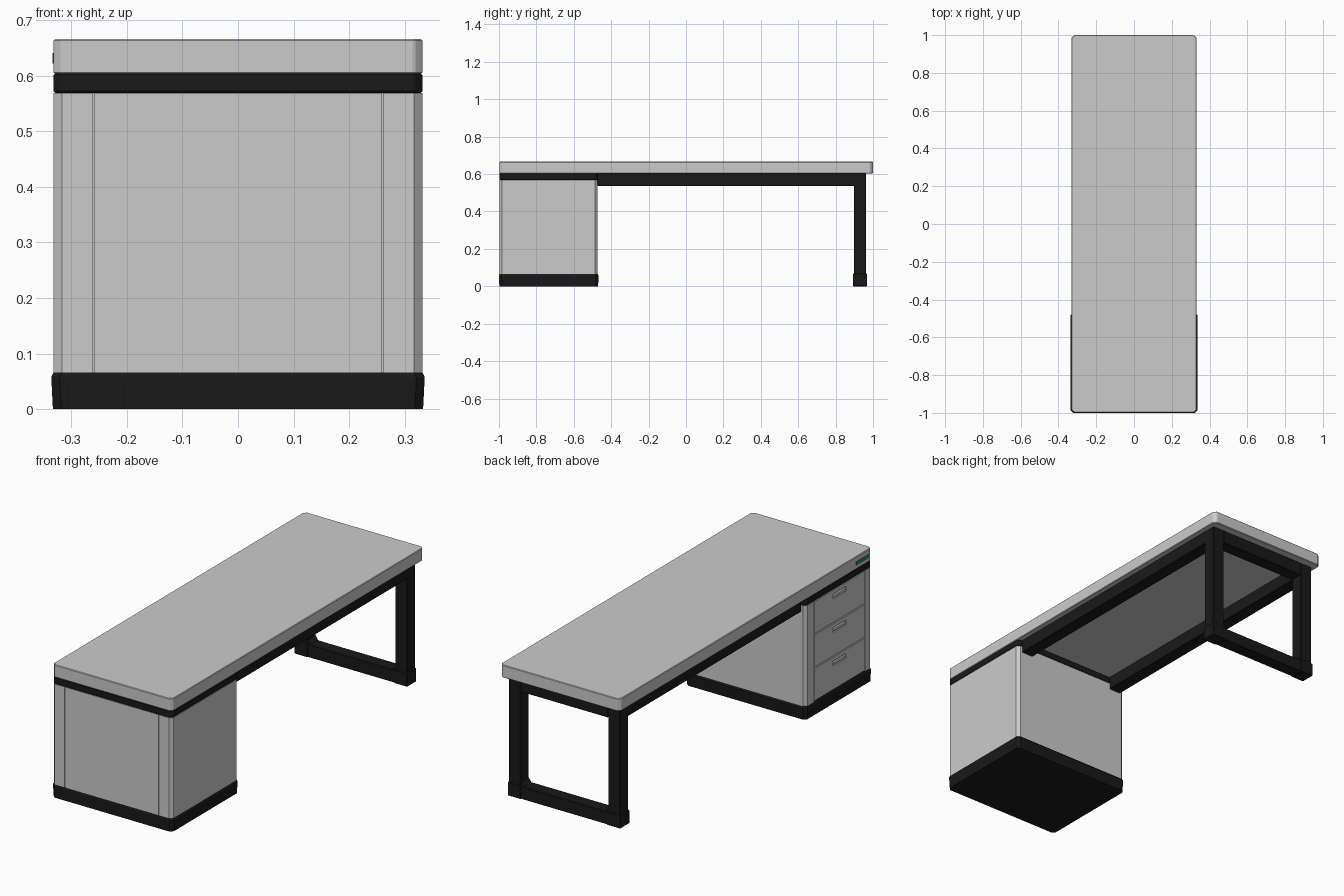
import bpy, bmesh

if "Cube" in bpy.data.objects:
    bpy.data.objects.remove(bpy.data.objects["Cube"])

def material(name, rgb):
    m = bpy.data.materials.new(name)
    m.diffuse_color = (*rgb, 1)
    m.use_nodes = True
    m.node_tree.nodes["Principled BSDF"].inputs["Base Color"].default_value = m.diffuse_color
    return m

BLACK = material("black_metal", (0.01, 0.01, 0.01))
TEAL = material("teal_display", (0.02, 0.22, 0.22))

def finish(name, bm, mat=None, bevel=0):
    bmesh.ops.recalc_face_normals(bm, faces=bm.faces)
    me = bpy.data.meshes.new(name)
    bm.to_mesh(me)
    bm.free()
    ob = bpy.data.objects.new(name, me)
    bpy.context.collection.objects.link(ob)
    if mat:
        me.materials.append(mat)
    if bevel:
        b = ob.modifiers.new("edge_bevel", "BEVEL")
        b.width, b.segments, b.limit_method = bevel, 1, "ANGLE"
    return ob

def box(name, x, y, z, mat=None, bevel=0):
    bm = bmesh.new()
    bmesh.ops.create_cube(bm, size=1)
    for v in bm.verts:
        v.co = [r[0] + (c + 0.5) * (r[1] - r[0]) for r, c in zip((x, y, z), v.co)]
    return finish(name, bm, mat, bevel)

def prism(name, layers, mat=None, bevel=0):
    """Stack matching outlines [(z, points)] and cap both ends."""
    bm = bmesh.new()
    rings = [[bm.verts.new((x, y, z)) for x, y in pts] for z, pts in layers]
    bm.faces.new(rings[0])
    bm.faces.new(rings[-1])
    n = len(rings[0])
    for a, b in zip(rings, rings[1:]):
        for i in range(n):
            j = (i + 1) % n
            bm.faces.new((a[i], a[j], b[j], b[i]))
    return finish(name, bm, mat, bevel)

def outline(hx, y0, y1, c=0.015):
    """Rectangle with cut corners."""
    return [(-hx + c, y0), (hx - c, y0), (hx, y0 + c), (hx, y1 - c),
            (hx - c, y1), (-hx + c, y1), (-hx, y1 - c), (-hx, y0 + c)]

HX, Y0, Y1 = 0.332, -0.998, -0.472

# Table top and the black spacer under it
top = outline(HX, -0.998, 1.0)
prism("table_top", [(0.603, top), (0.666, top)], bevel=0.003)
band = outline(HX, Y0, Y1)
prism("spacer_band", [(0.569, band), (0.604, band)], BLACK, 0.003)

# Plinth: leans outward, then slopes in at the top
prism("cabinet_plinth", [
    (0.0, outline(0.333, -0.998, -0.47)),
    (0.058, outline(0.336, -1.0, -0.467)),
    (0.066, outline(0.332, Y0, Y1))], BLACK)

# Cabinet body: grooves beside the front panel, recess for the drawers
g, d, c = 0.262, 0.004, 0.015
D0, D1, DX = -0.944, -0.54, -0.318
body = [(-HX + c, Y0)]
for s in (-g, g - d):
    body += [(s, Y0), (s, Y0 + d), (s + d, Y0 + d), (s + d, Y0)]
body += [(HX - c, Y0), (HX, Y0 + c), (HX, Y1 - c), (HX - c, Y1), (-HX + c, Y1),
         (-HX, Y1 - c), (-HX, D1), (DX, D1), (DX, D0), (-HX, D0), (-HX, Y0 + c)]
prism("cabinet_body", [(0.066, body), (0.569, body)])

# Three drawers with recessed finger pulls
h = (0.569 - 0.066) / 3
for i in range(3):
    z = 0.066 + i * h
    drawer = box(f"drawer_{i + 1}", (-0.331, DX + 0.002), (D0 + 0.003, D1 - 0.003),
                 (z + 0.002, z + h - 0.002), bevel=0.0015)
    cut = box(f"pull_cutter_{i + 1}", (-0.35, -0.322), (-0.795, -0.69),
              (z + h - 0.046, z + h - 0.022))
    cut.hide_render = True
    cut.hide_viewport = True
    cut.display_type = "WIRE"
    m = drawer.modifiers.new("pull_recess", "BOOLEAN")
    m.operation, m.object, m.solver = "DIFFERENCE", cut, "EXACT"
    box(f"pull_lip_{i + 1}", (-0.331, -0.321), (-0.79, -0.695),
        (z + h - 0.041, z + h - 0.030))

# Small display on the drawer side of the top
box("display_strip", (-0.3335, -0.325), (-0.972, -0.872), (0.622, 0.641), TEAL)

# Leg frame: side parts repeated on both sides
LI, LO = 0.242, 0.308
LY0, LY1 = 0.897, 0.963
for name, s in (("left", -1), ("right", 1)):
    x = sorted((s * LI, s * LO))
    box(f"{name}_leg", x, (LY0, LY1), (0.03, 0.604), BLACK, 0.003)
    box(f"{name}_beam", x, (Y1 - 0.001, LY1), (0.536, 0.604), BLACK, 0.003)
    xf = sorted((s * (LI - 0.003), s * (LO + 0.005)))
    box(f"{name}_foot", xf, (LY0 - 0.004, LY1 + 0.004), (0, 0.068), BLACK, 0.003)
    # Corner gusset where the leg meets the bottom rail
    bm = bmesh.new()
    tri = [(s * LI, 0.06), (s * (LI - 0.018), 0.06), (s * LI, 0.085)]
    f = bm.faces.new([bm.verts.new((px, LY0 + 0.003, pz)) for px, pz in tri])
    ext = bmesh.ops.extrude_face_region(bm, geom=[f])["geom"]
    bmesh.ops.translate(bm, vec=(0, 0.06, 0),
                        verts=[v for v in ext if isinstance(v, bmesh.types.BMVert)])
    finish(f"{name}_gusset", bm, BLACK)

box("bottom_rail", (-LI, LI), (LY0, LY1), (0, 0.064), BLACK, 0.003)
box("end_beam", (-LI, LI), (LY0, LY1), (0.536, 0.604), BLACK, 0.003)
